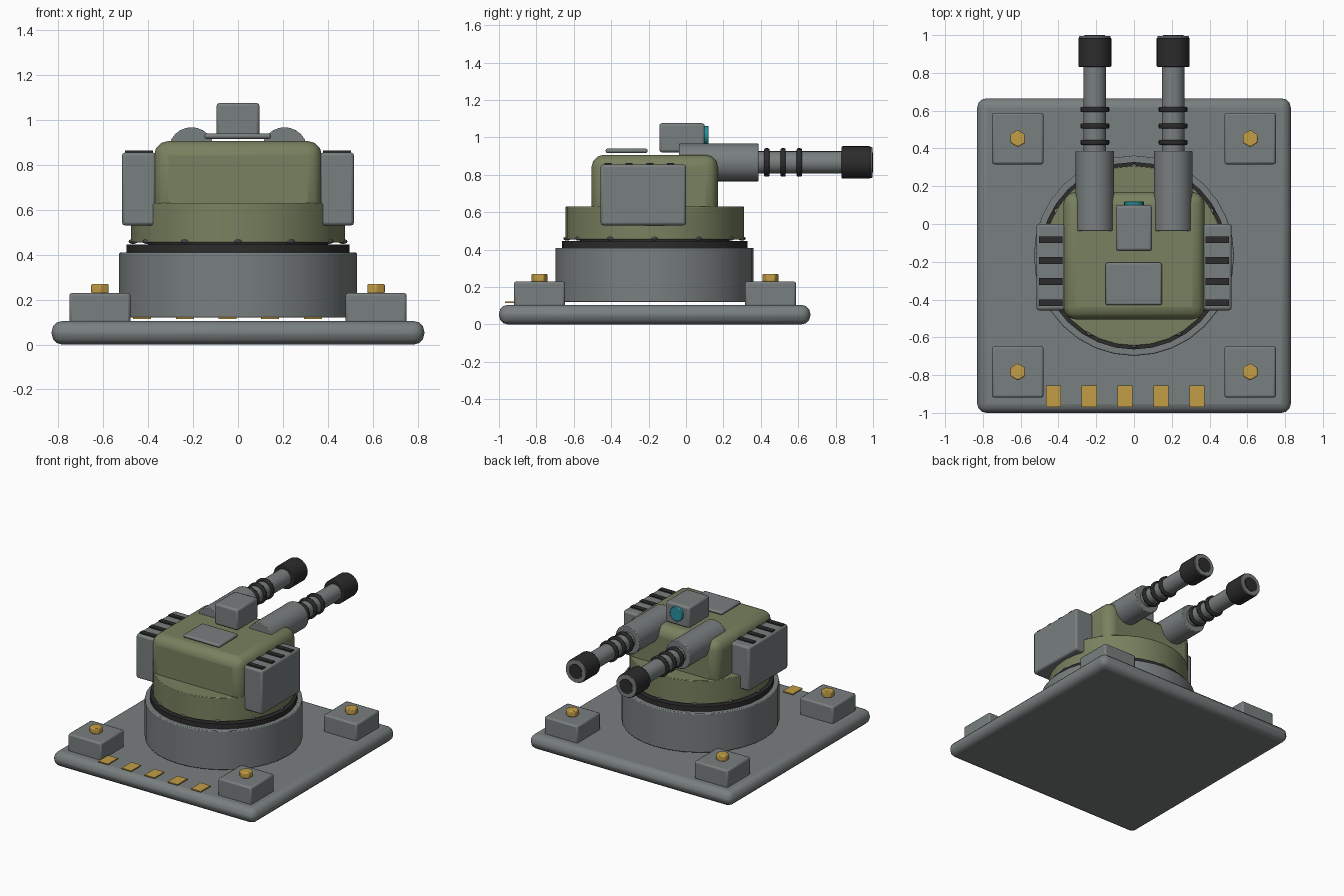
import bpy, bmesh, math
from mathutils import Matrix

if "Cube" in bpy.data.objects:
    bpy.data.objects.remove(bpy.data.objects["Cube"])


def material(name, rgb):
    m = bpy.data.materials.new(name)
    m.diffuse_color = (*rgb, 1)
    m.use_nodes = True
    m.node_tree.nodes["Principled BSDF"].inputs["Base Color"].default_value = m.diffuse_color
    return m


STEEL = material("grey steel", (0.19, 0.21, 0.21))
GREEN = material("olive green", (0.19, 0.22, 0.115))
DARK = material("dark rubber", (0.025, 0.025, 0.025))
YELLOW = material("warning yellow", (0.54, 0.34, 0.06))
TEAL = material("teal glass", (0.02, 0.28, 0.33))


def finish(bm, name, mat, bevel, segments):
    mesh = bpy.data.meshes.new(name)
    bm.to_mesh(mesh)
    bm.free()
    mesh.materials.append(mat)
    ob = bpy.data.objects.new(name, mesh)
    bpy.context.collection.objects.link(ob)
    if bevel:
        mod = ob.modifiers.new("bevel", 'BEVEL')
        mod.width, mod.segments = bevel, segments
        mod.limit_method, mod.angle_limit = 'ANGLE', math.radians(40)
    bpy.ops.object.select_all(action='DESELECT')
    ob.select_set(True)
    bpy.context.view_layer.objects.active = ob
    bpy.ops.object.shade_smooth_by_angle(angle=math.radians(32))
    return ob


def box(name, mat, x, y, z, bevel=0.0, segments=2):
    """Box from (min, max) ranges on each axis."""
    bm = bmesh.new()
    bmesh.ops.create_cube(bm, size=1)
    for v in bm.verts:
        for i, (lo, hi) in enumerate((x, y, z)):
            v.co[i] = (lo + hi) / 2 + v.co[i] * (hi - lo)
    return finish(bm, name, mat, bevel, segments)


def cylinder(name, mat, center, radius, lo, hi, axis='Z', sides=24, bevel=0.0):
    """Upright (center = x, y) or forward-pointing (center = x, z) cylinder."""
    bm = bmesh.new()
    bmesh.ops.create_cone(bm, cap_ends=True, segments=sides, radius1=radius,
                          radius2=radius, depth=hi - lo)
    mid = (lo + hi) / 2
    if axis == 'Y':
        bm.transform(Matrix.Translation((center[0], mid, center[1]))
                     @ Matrix.Rotation(-math.pi / 2, 4, 'X'))
    else:
        bm.transform(Matrix.Translation((center[0], center[1], mid)))
    return finish(bm, name, mat, bevel, 2)


CY = -0.168  # centre of base and turning ring

# Base plate with corner pads and hex bolts
box("base_plate", STEEL, (-0.83, 0.83), (-1.0, 0.665), (0, 0.105), 0.048, 3)
for sx in (-1, 1):
    for y in (CY - 0.615, CY + 0.62):
        x = sx * 0.615
        box("corner_pad", STEEL, (x - 0.136, x + 0.136), (y - 0.136, y + 0.136),
            (0.095, 0.23), 0.012)
        cylinder("pad_bolt", YELLOW, (x, y), 0.045, 0.228, 0.27, sides=6, bevel=0.006)

# Warning marks along the front edge
for i in range(5):
    x = -0.427 + i * 0.19
    box("warning_mark", YELLOW, (x - 0.04, x + 0.04), (-0.968, -0.855), (0.114, 0.122))

# Round pedestal, bearing ring and turret drum
cylinder("pedestal", STEEL, (0, CY), 0.53, 0.12, 0.41, sides=32, bevel=0.006)
cylinder("bearing_ring", DARK, (0, CY), 0.496, 0.408, 0.446, sides=32)
cylinder("bearing_core", DARK, (0, CY), 0.40, 0.44, 0.46, sides=32)
cylinder("turret_drum", GREEN, (0, CY), 0.477, 0.455, 0.63, sides=32, bevel=0.004)
for i in range(12):
    a = i * math.pi / 6
    bm = bmesh.new()
    bmesh.ops.create_uvsphere(bm, u_segments=8, v_segments=6, radius=0.02)
    bm.transform(Matrix.Translation((0.468 * math.sin(a), CY + 0.468 * math.cos(a), 0.459))
                 @ Matrix.Diagonal((1, 1, 0.55, 1)))
    finish(bm, "drum_rivet", STEEL, 0, 1)

# Turret housing, roof hatch and sensor
box("turret_housing", GREEN, (-0.374, 0.374), (-0.505, 0.17), (0.56, 0.907), 0.065, 3)
box("roof_hatch", STEEL, (-0.15, 0.147), (-0.43, -0.205), (0.916, 0.94), 0.01)
box("sensor_box", STEEL, (-0.096, 0.096), (-0.143, 0.1), (0.92, 1.076), 0.014)
cylinder("sensor_lens", TEAL, (0, 1.01), 0.052, 0.095, 0.12, 'Y', 20, 0.004)

# Side boxes with vent slats
for s in (-1, 1):
    xs = sorted((s * 0.365, s * 0.517))
    box("side_box", STEEL, xs, (-0.457, 0.0), (0.53, 0.855), 0.014)
    for y in (-0.083, -0.193, -0.305, -0.417):
        box("vent_slat", DARK, sorted((s * 0.378, s * 0.503)),
            (y - 0.018, y + 0.018), (0.845, 0.864))

# Twin cannons
for s in (-1, 1):
    c = (s * 0.207, 0.866)
    cylinder("cannon_sleeve", STEEL, c, 0.102, -0.037, 0.387, 'Y', 24, 0.005)
    cylinder("cannon_barrel", STEEL, c, 0.06, 0.38, 0.85, 'Y')
    for y in (0.432, 0.519, 0.606):
        cylinder("cooling_ring", DARK, c, 0.076, y - 0.014, y + 0.014, 'Y', 24, 0.007)
    cylinder("muzzle", DARK, c, 0.087, 0.832, 0.986, 'Y', 24, 0.005)
    cylinder("muzzle_rim", STEEL, c, 0.083, 0.98, 0.996, 'Y', 24, 0.003)
    cylinder("muzzle_bore", DARK, c, 0.054, 0.99, 1.0, 'Y')
